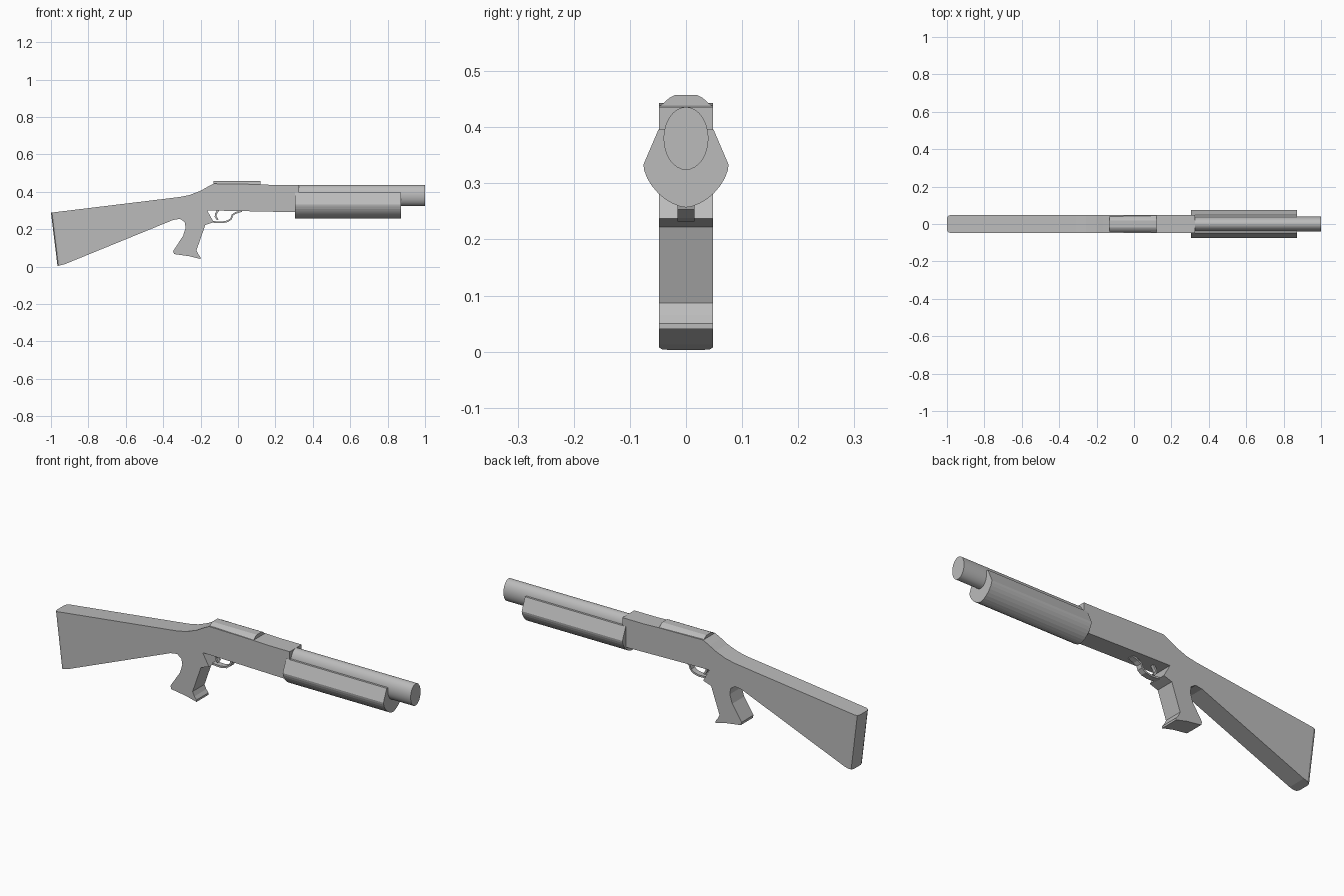
import bpy, bmesh
from math import sin, cos, pi, radians
from mathutils import Vector

if "Cube" in bpy.data.objects:
    bpy.data.objects.remove(bpy.data.objects["Cube"])

grey = bpy.data.materials.new("plain_grey")
grey.use_nodes = True
GREY = (0.5, 0.5, 0.5, 1)
grey.diffuse_color = GREY
grey.node_tree.nodes["Principled BSDF"].inputs["Base Color"].default_value = GREY


def prism(name, points, offset, edit=None):
    """Extrude a closed outline of 3D points along an offset."""
    bm = bmesh.new()
    face = bm.faces.new([bm.verts.new(p) for p in points])
    new = bmesh.ops.extrude_face_region(bm, geom=[face])["geom"]
    moved = [v for v in new if isinstance(v, bmesh.types.BMVert)]
    bmesh.ops.translate(bm, verts=moved, vec=offset)
    bmesh.ops.recalc_face_normals(bm, faces=bm.faces)
    if edit:
        edit(bm)
    mesh = bpy.data.meshes.new(name)
    bm.to_mesh(mesh)
    bm.free()
    mesh.materials.append(grey)
    obj = bpy.data.objects.new(name, mesh)
    bpy.context.collection.objects.link(obj)
    return obj


def side_prism(name, outline, half, edit=None):
    return prism(name, [(x, -half, z) for x, z in outline], (0, 2 * half, 0), edit)


def long_prism(name, section, x0, x1):
    return prism(name, [(x0, y, z) for y, z in section], (x1 - x0, 0, 0))


def strip(name, path, thick, half):
    """Thin bent band following a side-view path."""
    pts = [Vector(p) for p in path]
    left, right = [], []
    for i, p in enumerate(pts):
        d = (pts[min(i + 1, len(pts) - 1)] - pts[max(i - 1, 0)]).normalized()
        n = Vector((-d.y, d.x)) * thick / 2
        left.append(p + n)
        right.append(p - n)
    return side_prism(name, left + right[::-1], half)


# Stock, pistol grip and receiver share one silhouette
BUTT_TOP, BUTT_LOW = (-1, 0.288), (-0.965, 0.003)
body = [
    BUTT_TOP, (-0.31, 0.372), (-0.257, 0.383), (-0.2, 0.405), (-0.165, 0.425),
    (-0.13, 0.443), (0.12, 0.439), (0.2, 0.436), (0.325, 0.436), (0.325, 0.29),
    (0.0, 0.297), (-0.165, 0.3), (-0.13, 0.237), (-0.175, 0.222),       # guard notch
    (-0.222, 0.087), (-0.212, 0.065), (-0.2, 0.05), (-0.2, 0.04),       # grip front
    (-0.26, 0.055), (-0.342, 0.067), (-0.347, 0.083),                   # grip base
    (-0.294, 0.163), (-0.28, 0.207), (-0.285, 0.238), (-0.31, 0.255),   # grip back
    (-0.347, 0.249), (-0.925, 0.013), BUTT_LOW,
]


def round_butt(bm):
    def at_butt(v):
        return any((Vector((v.co.x, v.co.z)) - Vector(p)).length < 0.001
                   for p in (BUTT_TOP, BUTT_LOW))
    edges = [e for e in bm.edges if all(at_butt(v) for v in e.verts)
             and e.verts[0].co.y * e.verts[1].co.y > 0]
    bmesh.ops.bevel(bm, geom=edges, offset=0.018, segments=2, profile=0.5,
                    affect='EDGES')


side_prism("stock_and_receiver", body, 0.048, round_butt)

# Raised cover on top of the receiver
half_section = [(0.048, 0.43), (0.048, 0.436), (0.03, 0.452), (0.02, 0.457)]
cover = half_section + [(-y, z) for y, z in reversed(half_section)]
long_prism("receiver_cover", cover, -0.13, 0.12)

# Oval barrel
SIDES = 32
barrel = long_prism("barrel", [(0.04 * cos(2 * pi * i / SIDES),
                                0.38 + 0.056 * sin(2 * pi * i / SIDES))
                               for i in range(SIDES)], 0.3, 1.0)
bpy.ops.object.select_all(action='DESELECT')
barrel.select_set(True)
bpy.context.view_layer.objects.active = barrel
bpy.ops.object.shade_smooth_by_angle(angle=radians(35))

# Fore-end: slanted shoulders above a curved belly
belly = []
for i in range(17):
    a = pi * i / 16
    c, s = cos(a), sin(a)
    side = 1 if c >= 0 else -1
    belly.append((0.076 * side * abs(c) ** 1.2, 0.333 - 0.076 * abs(s) ** 1.2))
long_prism("fore_end", [(-0.049, 0.396), (0.049, 0.396)] + belly, 0.305, 0.872)

# Trigger guard and trigger
strip("trigger_guard", [(-0.14, 0.24), (-0.115, 0.237), (-0.085, 0.236),
                        (-0.055, 0.242), (-0.036, 0.256), (-0.03, 0.275),
                        (-0.012, 0.287), (0.02, 0.297)], 0.009, 0.015)
strip("trigger", [(-0.105, 0.303), (-0.118, 0.282), (-0.12, 0.268),
                  (-0.108, 0.25)], 0.01, 0.008)
